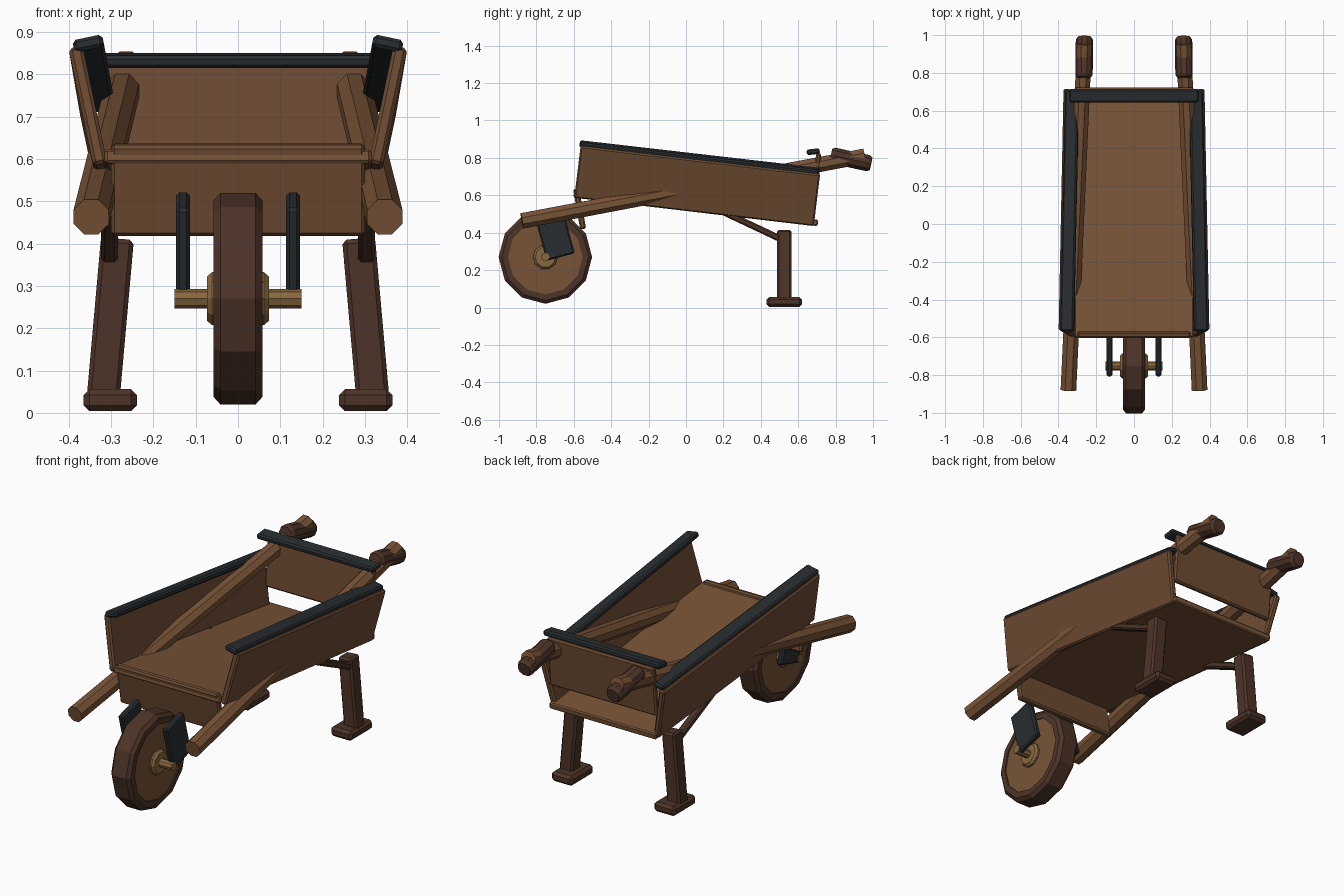
import bpy, bmesh
from math import pi, cos, sin
from mathutils import Vector, Matrix

if "Cube" in bpy.data.objects:
    bpy.data.objects.remove(bpy.data.objects["Cube"])


def mat(name, rgb):
    m = bpy.data.materials.new(name)
    m.diffuse_color = (*rgb, 1)
    m.use_nodes = True
    m.node_tree.nodes["Principled BSDF"].inputs["Base Color"].default_value = m.diffuse_color
    return m


WOOD = mat("wood", (0.19, 0.088, 0.038))
PANEL = mat("panel_wood", (0.155, 0.072, 0.032))
DARK = mat("dark_wood", (0.075, 0.034, 0.021))
IRON = mat("iron", (0.022, 0.026, 0.029))
BRASS = mat("brass", (0.25, 0.14, 0.05))


def finish(name, bm, material, bevel=0.0):
    bmesh.ops.recalc_face_normals(bm, faces=bm.faces)
    me = bpy.data.meshes.new(name)
    bm.to_mesh(me)
    bm.free()
    ob = bpy.data.objects.new(name, me)
    bpy.context.collection.objects.link(ob)
    me.materials.append(material)
    if bevel:
        b = ob.modifiers.new("bevel", "BEVEL")
        b.width, b.segments = bevel, 1
    return ob


def frame(p, q, up):
    """Matrix with local y along p->q, local z near up, origin halfway."""
    p, q = Vector(p), Vector(q)
    y = (q - p).normalized()
    x = y.cross(Vector(up)).normalized()
    m = Matrix((x, y, x.cross(y))).transposed().to_4x4()
    m.translation = (p + q) / 2
    return m, (q - p).length


def beam(name, p, q, w, h, material, up=(0, 0, 1), bevel=0.008):
    m, length = frame(p, q, up)
    bm = bmesh.new()
    bmesh.ops.create_cube(bm, size=1, matrix=m @ Matrix.Diagonal((w, length, h, 1)))
    return finish(name, bm, material, bevel)


def lathe(name, p, q, profile, sides, material, closed=False, turn=0.0):
    """Spin (position 0..1 along p->q, radius) points into a faceted solid."""
    m, length = frame(p, q, (0, 0, 1))
    bm = bmesh.new()
    rings = []
    for t, r in profile:
        rings.append([bm.verts.new(m @ Vector((r * cos(a), (t - 0.5) * length, r * sin(a))))
                      for a in (2 * pi * (i + turn) / sides for i in range(sides))])
    pairs = list(zip(rings, rings[1:]))
    if closed:
        pairs.append((rings[-1], rings[0]))
    else:
        bm.faces.new(rings[0])
        bm.faces.new(rings[-1])
    for a, b in pairs:
        for i in range(sides):
            j = (i + 1) % sides
            bm.faces.new((a[i], a[j], b[j], b[i]))
    return finish(name, bm, material)


# Wheel: tyre ring, wooden disc, hub and axle
WY, WZ = -0.752, 0.27


def on_axle(name, half, profile, sides, material, **kw):
    return lathe(name, (-half, WY, WZ), (half, WY, WZ), profile, sides, material, **kw)


on_axle("wheel_tyre", 0.058, [(0, 0.2), (0, 0.232), (0.14, 0.25), (0.86, 0.25), (1, 0.232), (1, 0.2)],
        12, DARK, closed=True)
on_axle("wheel_disc", 0.052, [(0, 0.21), (1, 0.21)], 12, WOOD)
on_axle("wheel_hub", 0.073, [(0, 0.055), (0.08, 0.066), (0.92, 0.066), (1, 0.055)], 10, BRASS)
on_axle("axle", 0.15, [(0, 0.023), (1, 0.023)], 8, BRASS)

# Tray: sloping floor, hanging front board, raised rear board and its rail
beam("tray_floor", (0, -0.60, 0.607), (0, 0.705, 0.452), 0.63, 0.034, WOOD, bevel=0.006)
beam("front_board", (0, -0.55, 0.42), (0, -0.588, 0.635), 0.6, 0.032, PANEL, up=(0, 1, 0))
beam("rear_board", (0, 0.685, 0.56), (0, 0.71, 0.825), 0.63, 0.028, PANEL, up=(0, 1, 0))
beam("rear_rail", (-0.345, 0.68, 0.833), (0.345, 0.68, 0.833), 0.07, 0.03, IRON, up=(0, -0.12, 1))

for side, s in (("left", -1), ("right", 1)):
    # Leaning side boards with iron rails
    beam(side + "_board", (s * 0.355, -0.58, 0.727), (s * 0.329, 0.70, 0.576), 0.034, 0.285,
         PANEL, up=(s * 0.21, 0, 1))
    beam(side + "_rail", (s * 0.354, -0.568, 0.874), (s * 0.327, 0.71, 0.727), 0.072, 0.03,
         IRON, up=(s * 0.21, 0, 1))
    # Octagonal shafts with tilted grips
    lathe(side + "_shaft", (s * 0.347, -0.877, 0.463), (s * 0.262, 0.955, 0.81),
          [(0, 0.045), (1, 0.043)], 8, WOOD, turn=0.5)
    lathe(side + "_grip", (s * 0.265, 0.775, 0.815), (s * 0.262, 0.99, 0.768),
          [(0, 0.036), (0.07, 0.046), (0.93, 0.046), (1, 0.036)], 10, DARK)
    # Legs, feet and braces
    beam(side + "_leg", (s * 0.319, 0.525, 0.03), (s * 0.285, 0.525, 0.412), 0.078, 0.078,
         DARK, up=(0, 1, 0), bevel=0.01)
    beam(side + "_foot", (s * 0.302, 0.43, 0.03), (s * 0.302, 0.62, 0.03), 0.126, 0.052,
         DARK, bevel=0.014)
    beam(side + "_leg_brace", (s * 0.305, 0.17, 0.525), (s * 0.303, 0.52, 0.36), 0.04, 0.035, DARK)
    # Iron wheel brackets
    beam(side + "_wheel_bracket", (s * 0.13, -0.67, 0.27), (s * 0.13, -0.733, 0.503), 0.032, 0.156,
         IRON, up=(0, 1, 0))
